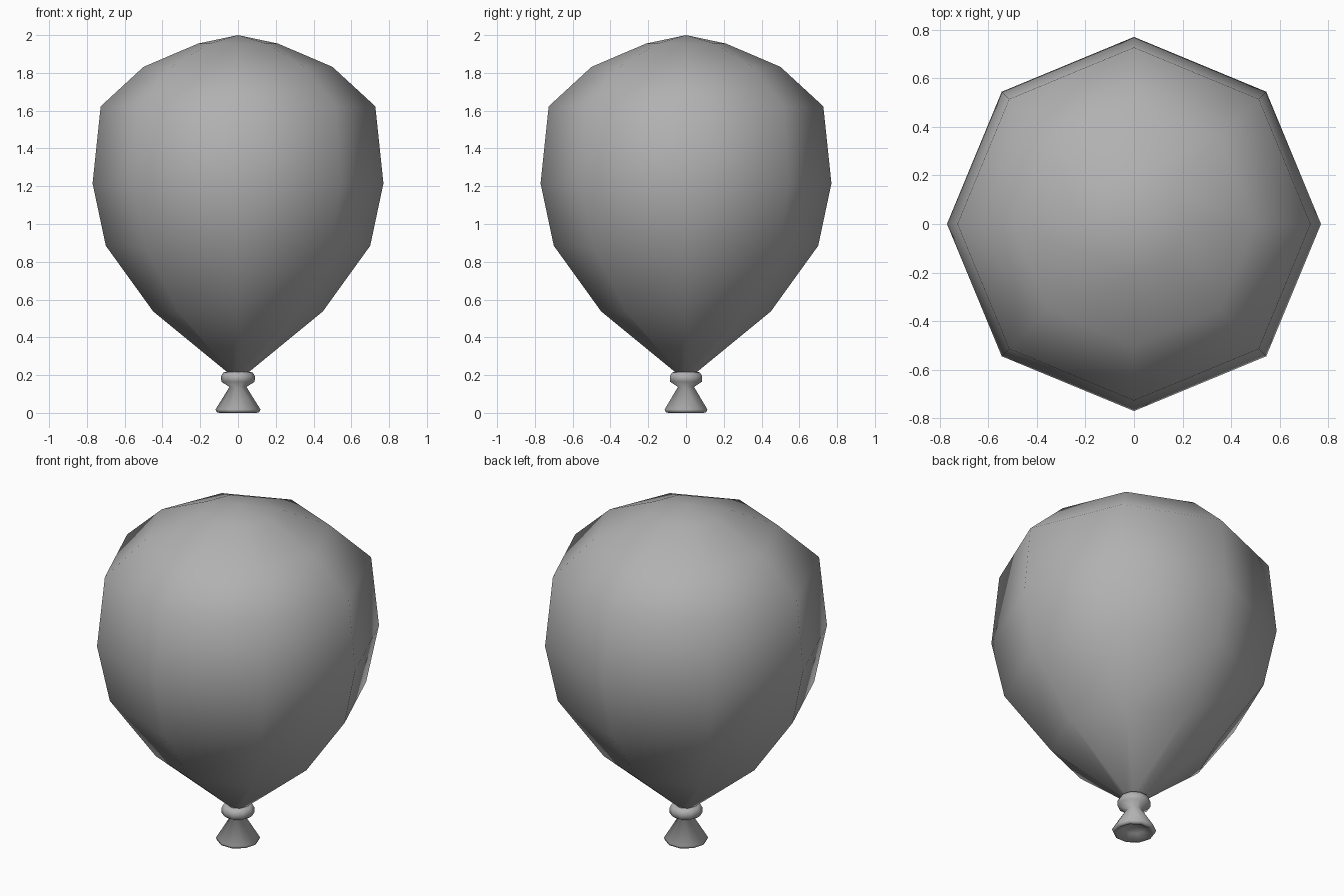
import bpy, bmesh, math

if "Cube" in bpy.data.objects:
    bpy.data.objects.remove(bpy.data.objects["Cube"])

# Mid-grey rubber
rubber = bpy.data.materials.new("rubber_grey")
rubber.diffuse_color = (0.44, 0.44, 0.44, 1)
rubber.use_nodes = True
rubber.node_tree.nodes["Principled BSDF"].inputs["Base Color"].default_value = rubber.diffuse_color


def lathe(name, profile, sides):
    """Revolve (radius, z) points around z; zero radius makes a pole."""
    bm = bmesh.new()
    rings = []
    for r, z in profile:
        if r == 0:
            rings.append([bm.verts.new((0, 0, z))] * sides)
        else:
            rings.append([bm.verts.new((r * math.cos(2 * math.pi * i / sides),
                                        r * math.sin(2 * math.pi * i / sides), z))
                          for i in range(sides)])
    for a, b in zip(rings, rings[1:]):
        for i in range(sides):
            j = (i + 1) % sides
            quad = list(dict.fromkeys((a[i], a[j], b[j], b[i])))
            bm.faces.new(quad)
    bmesh.ops.recalc_face_normals(bm, faces=bm.faces[:])
    for f in bm.faces:
        f.smooth = True
    mesh = bpy.data.meshes.new(name)
    bm.to_mesh(mesh)
    bm.free()
    mesh.materials.append(rubber)
    obj = bpy.data.objects.new(name, mesh)
    bpy.context.collection.objects.link(obj)
    return obj


# Inflated octagonal body
lathe("balloon_body", [(0, 0.20), (0.05, 0.21), (0.449, 0.537), (0.70, 0.885),
                       (0.77, 1.215), (0.727, 1.623), (0.50, 1.832),
                       (0.212, 1.955), (0, 2.0)], 8)

# Knot, pinched neck and flared mouth with a hollow underside
lathe("knot_and_mouth", [(0, 0.215), (0.055, 0.218), (0.078, 0.214),
                         (0.09, 0.193), (0.088, 0.165), (0.045, 0.137),
                         (0.119, 0.018), (0.113, 0.004), (0.098, 0.0),
                         (0.06, 0.03), (0, 0.05)], 10)
